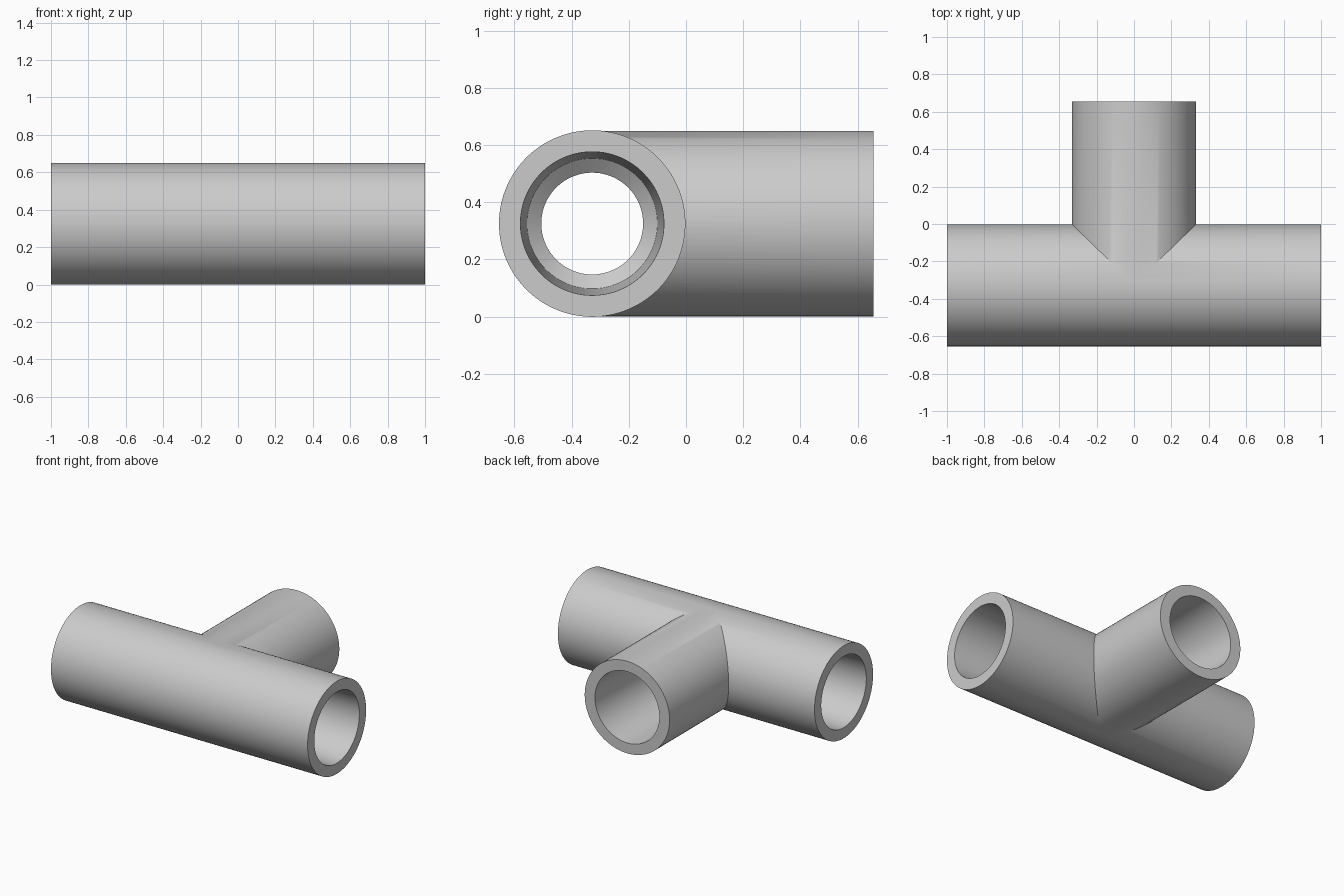
import bpy, math
from mathutils import Matrix

cube = bpy.data.objects.get("Cube")
if cube:
    bpy.data.objects.remove(cube, do_unlink=True)

SEGMENTS = 96
AXIS_Y, AXIS_Z = -0.328, 0.325
END_Y = 0.655

grey = bpy.data.materials.new("grey plastic")
grey.use_nodes = True
COLOUR = (0.6, 0.6, 0.6, 1)
grey.diffuse_color = COLOUR
grey.node_tree.nodes["Principled BSDF"].inputs["Base Color"].default_value = COLOUR


def lathe(name, profile, turn, stretch=1.0):
    """Closed solid from (distance along axis, radius) pairs, turned about z."""
    verts, faces = [], []
    n = SEGMENTS
    for along, radius in profile:
        for i in range(n):
            a = math.tau * (i + 0.5) / n
            verts.append((radius * math.cos(a) * stretch, radius * math.sin(a), along))
    for k in range(len(profile) - 1):
        for i in range(n):
            j = (i + 1) % n
            faces.append((k * n + i, k * n + j, (k + 1) * n + j, (k + 1) * n + i))
    faces.append(tuple(reversed(range(n))))
    faces.append(tuple(range((len(profile) - 1) * n, len(profile) * n)))
    mesh = bpy.data.meshes.new(name)
    mesh.from_pydata(verts, [], faces)
    mesh.transform(Matrix.Translation((0, AXIS_Y, AXIS_Z)) @ turn)
    mesh.materials.append(grey)
    obj = bpy.data.objects.new(name, mesh)
    bpy.context.collection.objects.link(obj)
    return obj


ALONG_X = Matrix.Rotation(math.pi / 2, 4, 'Y')
ALONG_Y = Matrix.Rotation(-math.pi / 2, 4, 'X')
REACH = END_Y - AXIS_Y


def socket(end, bore):
    """Tapered socket, shoulder and narrow bore, from the middle to an open end."""
    return [(end - 0.59, bore), (end - 0.55, 0.228), (end, 0.251), (end + 0.02, 0.251)]


# Outer run and side branch
tee = lathe("pipe_tee", [(-1, 0.326), (1, 0.326)], ALONG_X)
branch = lathe("branch_solid", [(0, 0.3245), (REACH, 0.3245)], ALONG_Y, 1.02)

# Hollows through the run and the branch
half = socket(1, 0.178)
run_hollow = lathe("run_hollow", [(-d, r) for d, r in reversed(half)] + half, ALONG_X)
branch_hollow = lathe("branch_hollow", [(0, 0.176)] + socket(REACH, 0.176), ALONG_Y)

# Join and hollow out
for tool, operation in ((branch, 'UNION'), (run_hollow, 'DIFFERENCE'), (branch_hollow, 'DIFFERENCE')):
    mod = tee.modifiers.new(tool.name, 'BOOLEAN')
    mod.operation = operation
    mod.solver = 'EXACT'
    mod.object = tool

bpy.context.view_layer.update()
graph = bpy.context.evaluated_depsgraph_get()
tee.data = bpy.data.meshes.new_from_object(tee.evaluated_get(graph))
tee.modifiers.clear()
for tool in (branch, run_hollow, branch_hollow):
    bpy.data.objects.remove(tool, do_unlink=True)

# Smooth walls with crisp rims
bpy.ops.object.select_all(action='DESELECT')
tee.select_set(True)
bpy.context.view_layer.objects.active = tee
bpy.ops.object.shade_smooth_by_angle(angle=math.radians(30))
